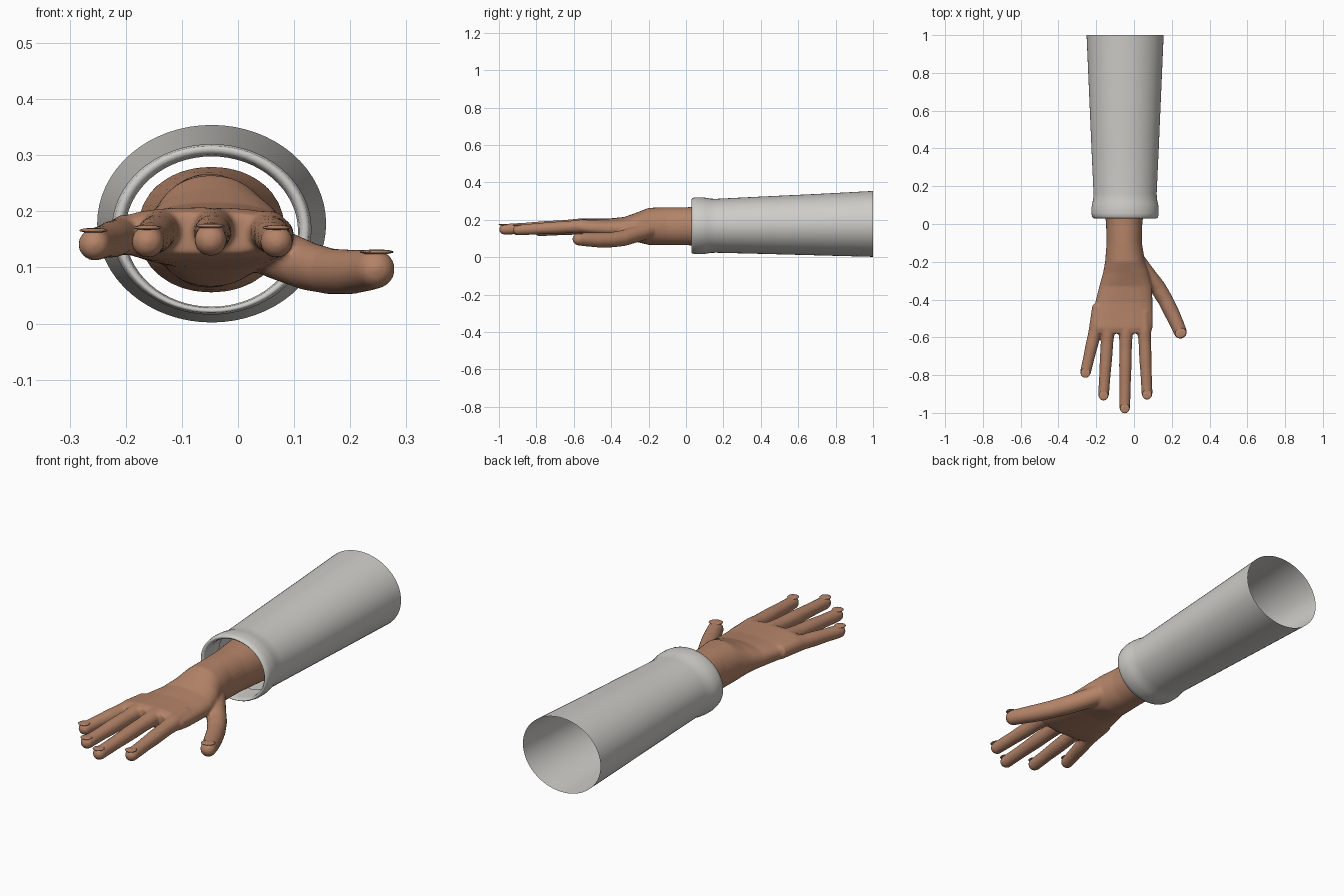
import bpy, bmesh
from math import sin, cos, pi
from mathutils import Vector

cube = bpy.data.objects.get("Cube")
if cube:
    bpy.data.objects.remove(cube)


def material(name, rgb):
    m = bpy.data.materials.new(name)
    m.use_nodes = True
    m.diffuse_color = (*rgb, 1)
    bsdf = m.node_tree.nodes["Principled BSDF"]
    bsdf.inputs["Base Color"].default_value = (*rgb, 1)
    bsdf.inputs["Roughness"].default_value = 0.7
    return m


skin = material("brown skin", (0.46, 0.23, 0.14))
cloth = material("light grey cloth", (0.62, 0.61, 0.58))


def ring(centre, side, up, power=2.0, n=32):
    """Superellipse cross-section spanned by two half-axes."""
    def bend(v):
        return abs(v) ** (2 / power) * (1 if v >= 0 else -1)
    return [centre + side * bend(cos(2 * pi * i / n)) + up * bend(sin(2 * pi * i / n))
            for i in range(n)]


def loft(bm, rings, closed=True):
    """Bridge successive rings with quads, optionally capping both ends."""
    loops = [[bm.verts.new(p) for p in r] for r in rings]
    for a, b in zip(loops, loops[1:]):
        n = len(a)
        for i in range(n):
            bm.faces.new((a[i], a[(i + 1) % n], b[(i + 1) % n], b[i]))
    if closed:
        bm.faces.new(loops[0])
        bm.faces.new(loops[-1])


def make_object(name, bm, mat):
    bmesh.ops.recalc_face_normals(bm, faces=bm.faces[:])
    mesh = bpy.data.meshes.new(name)
    bm.to_mesh(mesh)
    bm.free()
    mesh.materials.append(mat)
    for f in mesh.polygons:
        f.use_smooth = True
    ob = bpy.data.objects.new(name, mesh)
    bpy.context.collection.objects.link(ob)
    return ob


def finger(bm, path):
    """Tapered tube through (x, y, z, radius) points with a rounded tip."""
    pts = [Vector(p[:3]) for p in path]
    radii = [p[3] for p in path]
    ahead = (pts[-1] - pts[-2]).normalized()
    tip, r = pts[-1], radii[-1]
    for k in (0.35, 0.65, 0.87, 0.98):
        pts.append(tip + ahead * r * k)
        radii.append(r * (1 - k * k) ** 0.5)
    rings = []
    for i, p in enumerate(pts):
        along = (pts[min(i + 1, len(pts) - 1)] - pts[max(i - 1, 0)]).normalized()
        side = along.cross(Vector((0, 0, 1))).normalized()
        rings.append(ring(p, side * radii[i], side.cross(along) * radii[i], n=20))
    loft(bm, rings)


# Sleeve: y, half width, half height, centre height; rolled cuff to flared open end
sleeve_rings = [
    (0.15, 0.158, 0.136, 0.166), (0.06, 0.154, 0.134, 0.164),
    (0.04, 0.157, 0.137, 0.165), (0.03, 0.166, 0.144, 0.167),
    (0.036, 0.174, 0.149, 0.168), (0.055, 0.178, 0.152, 0.168),
    (0.085, 0.178, 0.152, 0.168), (0.11, 0.174, 0.149, 0.168),
    (0.13, 0.169, 0.145, 0.168), (0.16, 0.167, 0.144, 0.168),
    (0.4, 0.178, 0.153, 0.171), (0.7, 0.191, 0.164, 0.174), (1.0, 0.204, 0.176, 0.178)]
bm = bmesh.new()
loft(bm, [ring(Vector((-0.047, y, z)), Vector((w, 0, 0)), Vector((0, 0, h)), n=64)
          for y, w, h, z in sleeve_rings], closed=False)
make_object("sleeve", bm, cloth)

# Forearm and palm: y, right edge, left edge, bottom, top, squareness
palm_rings = [
    (0.28, -0.18, 0.085, 0.055, 0.28, 2.1), (0.12, -0.16, 0.058, 0.06, 0.273, 2.1),
    (0.0, -0.148, 0.044, 0.064, 0.267, 2.1), (-0.1, -0.145, 0.042, 0.064, 0.267, 2.1),
    (-0.2, -0.153, 0.058, 0.066, 0.264, 2.1), (-0.26, -0.164, 0.08, 0.08, 0.24, 2.2),
    (-0.33, -0.184, 0.096, 0.095, 0.215, 2.3), (-0.42, -0.206, 0.098, 0.102, 0.206, 2.5),
    (-0.5, -0.222, 0.1, 0.108, 0.206, 2.6), (-0.55, -0.228, 0.098, 0.114, 0.207, 2.6),
    (-0.58, -0.215, 0.088, 0.125, 0.198, 2.4)]
bm = bmesh.new()
loft(bm, [ring(Vector(((a + b) / 2, y, (lo + hi) / 2)), Vector(((b - a) / 2, 0, 0)),
               Vector((0, 0, (hi - lo) / 2)), p)
          for y, a, b, lo, hi, p in palm_rings])

# Fingers: knuckle x, y, z and tip x, y, z
tips = []
for kx, ky, kz, tx, ty, tz in [
        (-0.198, -0.53, 0.158, -0.256, -0.782, 0.141),
        (-0.138, -0.56, 0.167, -0.161, -0.902, 0.146),
        (-0.043, -0.57, 0.17, -0.049, -0.97, 0.149),
        (0.054, -0.56, 0.165, 0.069, -0.897, 0.146)]:
    knuckle, tip = Vector((kx, ky, kz)), Vector((tx, ty, tz))
    inner = knuckle + Vector((0.2 * (kx - tx), 0.1, 0))
    path = [(*inner, 0.034), (*knuckle, 0.037)]
    for t, r in ((0.2, 0.033), (0.45, 0.033), (0.7, 0.03), (1, 0.029)):
        path.append((*knuckle.lerp(tip, t), r))
    finger(bm, path)
    tips.append((tip, tip - knuckle, 0.027))

# Thumb
thumb = [(0.02, -0.2, 0.145, 0.045), (0.075, -0.275, 0.122, 0.045),
         (0.125, -0.335, 0.102, 0.043), (0.165, -0.4, 0.093, 0.041),
         (0.2, -0.47, 0.092, 0.04), (0.23, -0.535, 0.095, 0.037),
         (0.245, -0.572, 0.097, 0.035)]
finger(bm, thumb)
tips.append((Vector(thumb[-1][:3]), Vector((0.015, -0.037, 0)), 0.033))

# Fuse arm, palm and fingers into one soft skin
hand = make_object("arm_and_hand", bm, skin)
fuse = hand.modifiers.new("fuse", 'REMESH')
fuse.mode = 'VOXEL'
fuse.voxel_size = 0.006
fuse.use_smooth_shade = True
soften = hand.modifiers.new("soften", 'SMOOTH')
soften.factor = 0.5
soften.iterations = 5

# Fingernails: thin oval plates on the fingertips
for i, (tip, along, r) in enumerate(tips):
    along = Vector((along.x, along.y, 0)).normalized()
    bm = bmesh.new()
    bmesh.ops.create_uvsphere(bm, u_segments=20, v_segments=8, radius=1)
    side = along.cross(Vector((0, 0, 1)))
    centre = tip + along * 0.006 + Vector((0, 0, r * 0.93))
    for v in bm.verts:
        v.co = centre + side * v.co.x * r * 0.95 + along * v.co.y * 0.026 + Vector((0, 0, v.co.z * 0.0045))
    make_object("fingernail_%d" % (i + 1), bm, skin)
